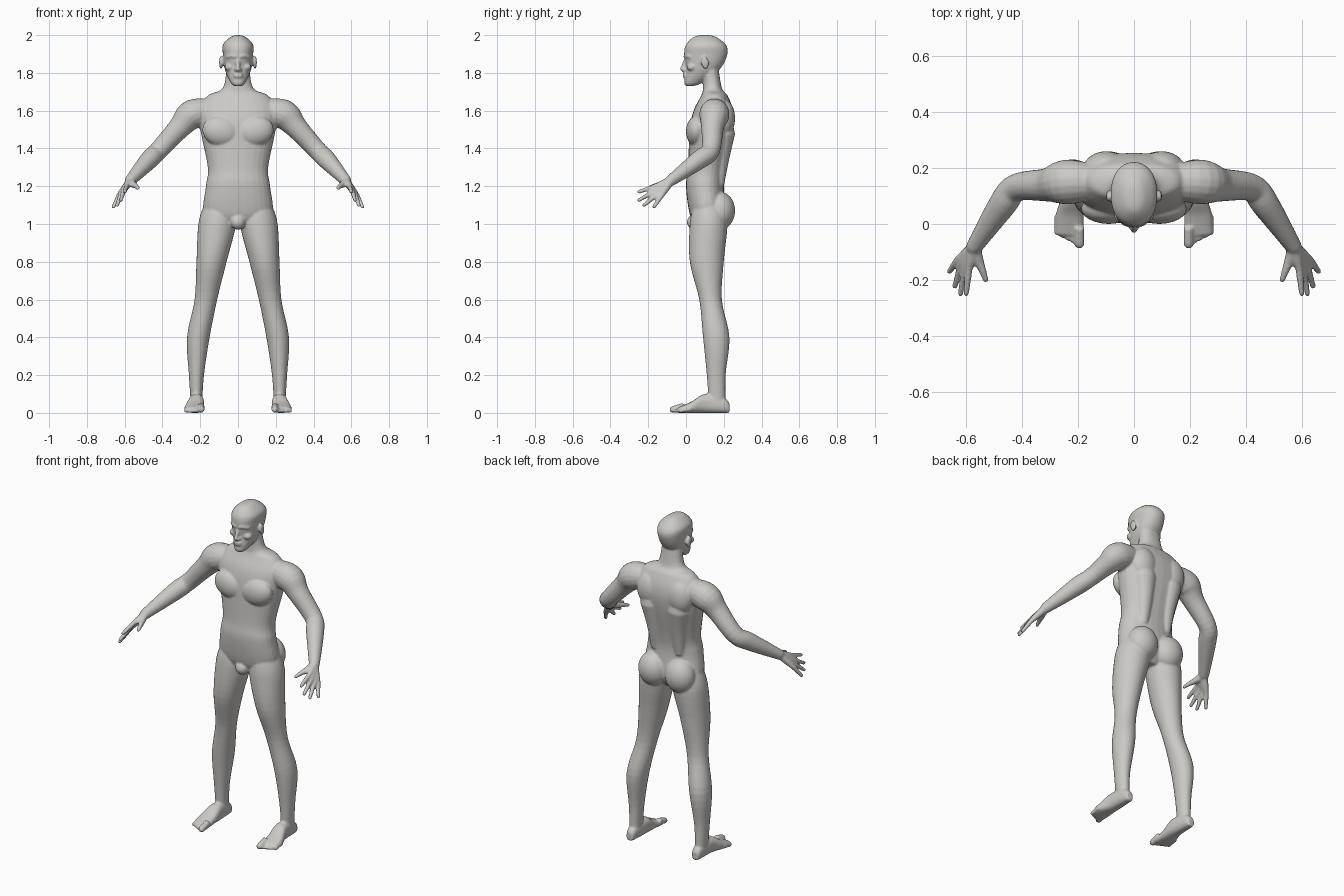
import bpy
import bmesh
import math
from mathutils import Vector, Matrix

default_cube = bpy.data.objects.get("Cube")
if default_cube:
    bpy.data.objects.remove(default_cube)

bm = bmesh.new()


def smooth_rows(rows, steps=5):
    """Catmull-Rom interpolation through rows of numbers."""
    padded = [rows[0], *rows, rows[-1]]
    result = []
    for before, start, end, after in zip(padded, padded[1:], padded[2:], padded[3:]):
        for step in range(steps):
            t = step / steps
            row = []
            for p, q, r, s in zip(before, start, end, after):
                bend = 2 * p - 5 * q + 4 * r - s
                twist = 3 * (q - r) + s - p
                row.append(q + t / 2 * (r - p + t * (bend + t * twist)))
            result.append(row)
    result.append(list(rows[-1]))
    return result


def loft(rings, sides=28, power=1):
    """Skin closed rings, each given as centre and two half axes."""
    def rounded(value):
        return math.copysign(abs(value) ** power, value)

    angles = [math.tau * i / sides for i in range(sides)]
    loops = []
    for centre, u, v in rings:
        loops.append([bm.verts.new(centre + u * rounded(math.cos(angle))
                                   + v * rounded(math.sin(angle))) for angle in angles])
    for low, high in zip(loops, loops[1:]):
        for i in range(sides):
            bm.faces.new((low[i - 1], low[i], high[i], high[i - 1]))
    bm.faces.new(loops[0][::-1])
    bm.faces.new(loops[-1])


def upright(rows, power=1):
    """Rows: height, middle x, half width, front y, back y."""
    rings = []
    for z, x, width, front, back in smooth_rows(rows):
        rings.append((Vector((x, (front + back) / 2, z)), Vector((width, 0, 0)),
                      Vector((0, (back - front) / 2, 0))))
    loft(rings, power=power)


def tube(points, radii):
    """Round limb through the points, with a rounded far end."""
    rows = smooth_rows([(*point, radius) for point, radius in zip(points, radii)])
    spine = [Vector(row[:3]) for row in rows]
    girth = [row[3] for row in rows]
    tip, radius = spine[-1], girth[-1]
    ahead = (tip - spine[-2]).normalized()
    for angle in (.5, 1, 1.4):
        spine.append(tip + ahead * radius * math.sin(angle))
        girth.append(radius * math.cos(angle))
    rings = []
    for i, point in enumerate(spine):
        following = spine[min(i + 1, len(spine) - 1)]
        along = (following - spine[max(i - 1, 0)]).normalized()
        guide = Vector((1, 0, 0)) if abs(along.z) > .9 else Vector((0, 0, 1))
        u = along.cross(guide).normalized()
        rings.append((point, u * girth[i], along.cross(u) * girth[i]))
    loft(rings, sides=18)


def blob(centre, size, tilt=0, axis='X'):
    """Stretched sphere for muscles and features."""
    matrix = (Matrix.Translation(centre) @ Matrix.Rotation(tilt, 4, axis)
              @ Matrix.Diagonal((*size, 1)))
    bmesh.ops.create_uvsphere(bm, u_segments=24, v_segments=16, radius=1, matrix=matrix)


# Leg
upright([
    (1.1, .1, .08, .04, .2), (1, .11, .1, .02, .22), (.8, .14, .08, .02, .2),
    (.6, .17, .06, .07, .19), (.4, .21, .06, .09, .23), (.2, .22, .04, .11, .21),
    (.04, .22, .03, .12, .21)])

# Foot, from heel to ball: y, middle x, half width, top height
foot_rows = [(.23, .22, .02, .05), (.2, .22, .03, .08), (.1, .22, .04, .1),
             (.03, .23, .05, .06), (-.04, .23, .05, .03)]
loft([(Vector((x, y, top / 2)), Vector((width, 0, 0)), Vector((0, 0, top / 2)))
      for y, x, width, top in smooth_rows(foot_rows)], power=.8)

# Toes, big toe first
for toe in range(5):
    radius = .011 if toe else .018
    x = .195 + toe * .02
    tip = toe * .01 - .07
    tube([(x, tip + .06, radius * 2), (x, tip + .03, radius * 1.5), (x, tip, radius)],
         [radius] * 3)

# Arm
tube([(.12, .15, 1.6), (.24, .15, 1.58), (.31, .14, 1.51), (.42, .13, 1.39),
      (.47, .07, 1.34), (.57, -.08, 1.23)],
     [.06, .08, .06, .05, .05, .03])

# Fingers fan evenly from index to little, starting at the wrist to form the palm
wrist = Vector((.57, -.08, 1.23))
index_knuckle, little_knuckle = Vector((.59, -.16, 1.2)), Vector((.63, -.13, 1.15))
index_tip, little_tip = Vector((.6, -.25, 1.17)), Vector((.66, -.17, 1.09))
for finger in range(4):
    fan = finger / 3
    arch = math.sin(math.pi * fan)
    knuckle = index_knuckle.lerp(little_knuckle, fan)
    tip = index_tip.lerp(little_tip, fan) + Vector((0, -.03, -.02)) * arch
    tube([wrist, wrist.lerp(knuckle, .6), knuckle, knuckle.lerp(tip, .5), tip],
         [.022, .018, .014, .012, .01])

# Thumb
tube([wrist, (.555, -.13, 1.21), (.54, -.17, 1.2), (.53, -.2, 1.19)],
     [.022, .018, .013, .01])

# Chest, shoulder blade, back muscle and buttock
blob((.09, .055, 1.49), (.1, .055, .08), tilt=-.25, axis='Y')
blob((.1, .2, 1.56), (.08, .06, .1))
tube([(.08, .17, 1.2), (.08, .18, 1.35), (.09, .19, 1.48)], [.03, .05, .07])
blob((.09, .18, 1.07), (.09, .08, .1))

# Ear, eye, cheekbone, nostril and brow
blob((.09, .1, 1.855), (.01, .02, .035), tilt=.2)
blob((.03, .015, 1.865), (.016, .012, .009))
blob((.045, .03, 1.83), (.026, .026, .02))
blob((.012, -.01, 1.816), (.009, .011, .008))
tube([(.01, -.005, 1.885), (.03, 0, 1.89), (.055, .02, 1.885)], [.009] * 3)

# Copy everything so far to the other side
half = bm.verts[:] + bm.edges[:] + bm.faces[:]
for item in bmesh.ops.duplicate(bm, geom=half)["geom"]:
    if isinstance(item, bmesh.types.BMVert):
        item.co.x = -item.co.x

# Torso and neck
upright([
    (.98, 0, .07, .06, .17), (1.05, 0, .18, .02, .21), (1.2, 0, .17, 0, .2),
    (1.3, 0, .16, .01, .21), (1.5, 0, .2, .02, .25), (1.6, 0, .21, .04, .25),
    (1.68, 0, .16, .08, .22), (1.72, 0, .08, .09, .19), (1.84, 0, .06, .09, .17)],
    power=.9)
blob((0, .045, 1.01), (.04, .04, .04))

# Head
upright([
    (1.73, 0, .02, 0, .04), (1.75, 0, .04, -.01, .09), (1.82, 0, .07, 0, .18),
    (1.9, 0, .08, -.01, .22), (1.95, 0, .08, 0, .21), (1.99, 0, .04, .04, .16),
    (2, 0, .01, .08, .12)], power=.9)

# Nose and lips
tube([(0, 0, 1.875), (0, -.01, 1.845), (0, -.02, 1.82)], [.009, .011, .012])
for lip_height in (1.78, 1.792):
    blob((0, -.005, lip_height), (.026, .013, .007))

bmesh.ops.recalc_face_normals(bm, faces=bm.faces[:])
mesh = bpy.data.meshes.new("body")
bm.to_mesh(mesh)
bm.free()
body = bpy.data.objects.new("body", mesh)
bpy.context.collection.objects.link(body)

# One plain skin colour
skin = bpy.data.materials.new("warm grey skin")
colour = (.6, .585, .56, 1)
skin.use_nodes = True
skin.diffuse_color = colour
skin.node_tree.nodes["Principled BSDF"].inputs["Base Color"].default_value = colour
mesh.materials.append(skin)

# Fuse the parts into one continuous smooth skin
fuse = body.modifiers.new("fuse", 'REMESH')
fuse.mode = 'VOXEL'
fuse.voxel_size = .006
fuse.use_smooth_shade = True
relax = body.modifiers.new("relax", 'SMOOTH')
relax.factor = .5
relax.iterations = 4
